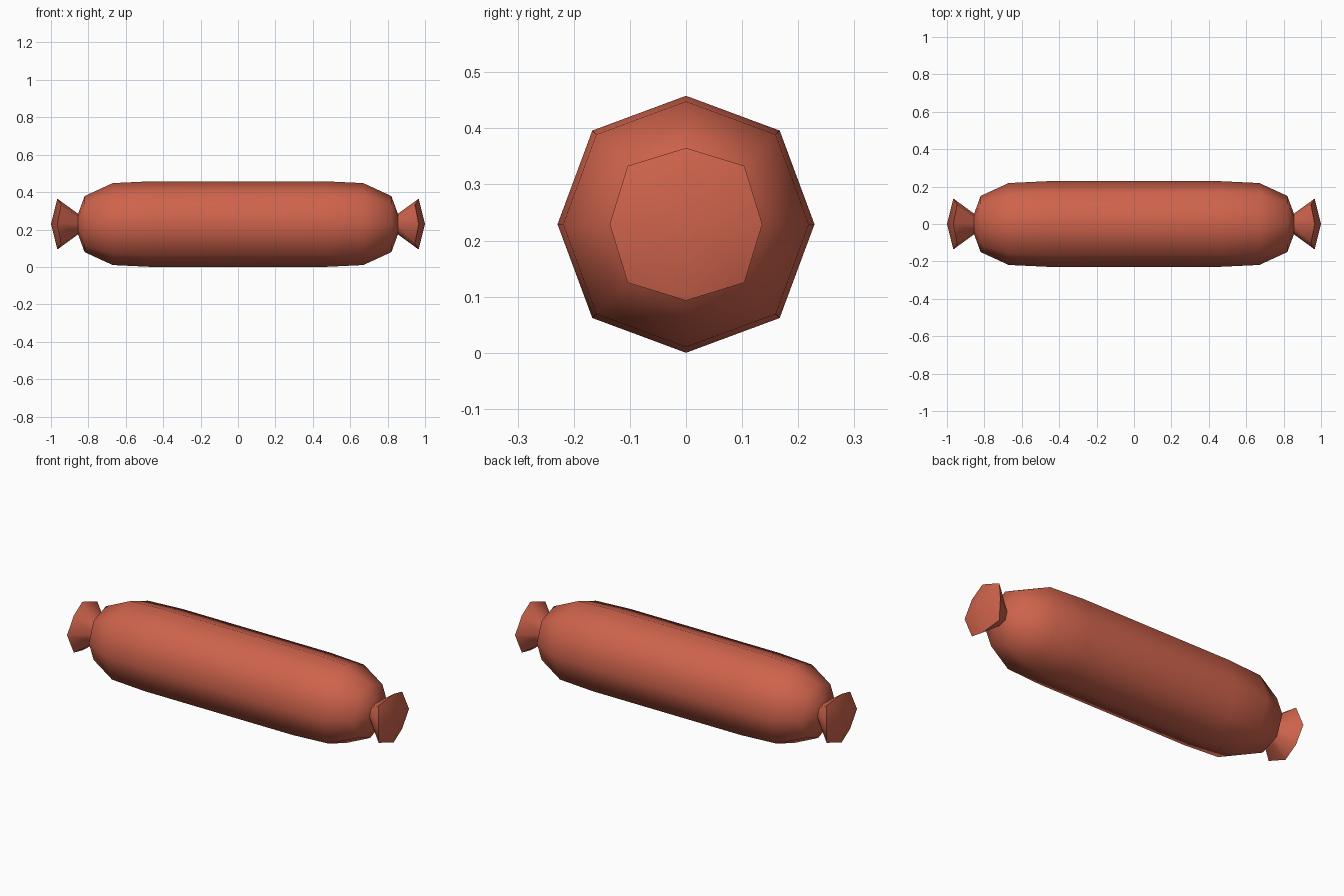
import bpy, bmesh, math

if "Cube" in bpy.data.objects:
    bpy.data.objects.remove(bpy.data.objects["Cube"])

CZ = 0.229  # height of the long axis

mat = bpy.data.materials.new("sausage red")
mat.diffuse_color = (0.62, 0.125, 0.072, 1)
mat.use_nodes = True
mat.node_tree.nodes["Principled BSDF"].inputs["Base Color"].default_value = mat.diffuse_color

# half profile: x, side radius, diagonal offset, x pull-back of the diagonals
half = [
    (0.46, 0.229, 0.167, 0.0),
    (0.67, 0.219, 0.160, 0.0),
    (0.82, 0.150, 0.109, 0.0),
    (0.855, 0.055, 0.041, 0.0),    # pinched neck
    (0.966, 0.136, 0.104, 0.02),   # flared knot rim
]
rings = [(-x, r, d, -p) for x, r, d, p in reversed(half)] + half

bm = bmesh.new()


def make_ring(x, r, d, pull):
    verts = []
    for i in range(8):
        a = i * math.pi / 4
        diag = i % 2
        rad = d * math.sqrt(2) if diag else r
        verts.append(bm.verts.new((x - pull * diag, rad * math.cos(a),
                                   CZ + rad * math.sin(a))))
    return verts


# skin between the rings
loops = [make_ring(*r) for r in rings]
for a, b in zip(loops, loops[1:]):
    for i in range(8):
        j = (i + 1) % 8
        bm.faces.new((a[i], a[j], b[j], b[i]))

# slightly domed end caps made of four quads
for loop, x in ((loops[0], -1.0), (loops[-1], 1.0)):
    c = bm.verts.new((x, 0, CZ))
    for i in range(0, 8, 2):
        bm.faces.new((c, loop[i], loop[i + 1], loop[(i + 2) % 8]))

bmesh.ops.recalc_face_normals(bm, faces=bm.faces)
me = bpy.data.meshes.new("sausage")
bm.to_mesh(me)
bm.free()
me.materials.append(mat)
ob = bpy.data.objects.new("sausage", me)
bpy.context.collection.objects.link(ob)
bpy.context.view_layer.objects.active = ob
ob.select_set(True)
bpy.ops.object.shade_smooth_by_angle(angle=math.radians(60))
